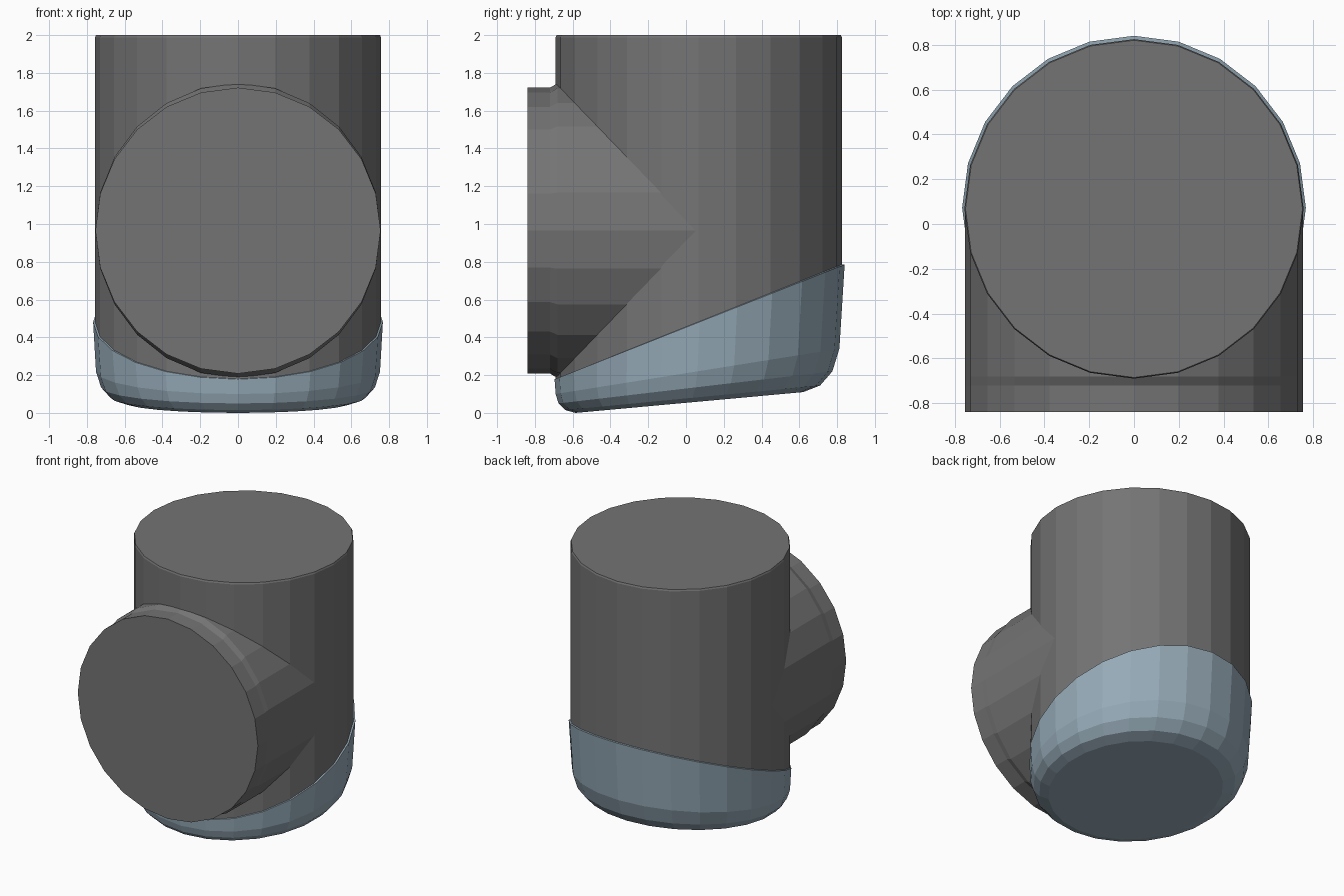
import bpy, bmesh, math
from mathutils import Vector

if "Cube" in bpy.data.objects:
    bpy.data.objects.remove(bpy.data.objects["Cube"])

SEG = 24

def material(name, rgb):
    m = bpy.data.materials.new(name)
    m.diffuse_color = (*rgb, 1)
    m.use_nodes = True
    m.node_tree.nodes["Principled BSDF"].inputs["Base Color"].default_value = m.diffuse_color
    return m

grey = material("dark grey", (0.175, 0.175, 0.175))
blue = material("pale blue grey", (0.30, 0.40, 0.47))

def loft(name, rings, mat, cap_start=True, cap_end=True):
    """Skin a list of rings, each a list of SEG points."""
    bm = bmesh.new()
    vs = [[bm.verts.new(p) for p in r] for r in rings]
    for a, b in zip(vs, vs[1:]):
        for i in range(SEG):
            j = (i + 1) % SEG
            bm.faces.new((a[i], a[j], b[j], b[i]))
    if cap_start:
        bm.faces.new(vs[0])
    if cap_end:
        bm.faces.new(vs[-1])
    bmesh.ops.recalc_face_normals(bm, faces=bm.faces)
    me = bpy.data.meshes.new(name)
    bm.to_mesh(me)
    bm.free()
    me.materials.append(mat)
    ob = bpy.data.objects.new(name, me)
    bpy.context.collection.objects.link(ob)
    return ob

def circle():
    for i in range(SEG):
        a = 2 * math.pi * i / SEG
        yield math.cos(a), math.sin(a)

def upright(y0, y1, rx, z0, z1):
    """Ring around z, tilted so z runs from z0 at the front to z1 at the back."""
    return [(rx * c, (y0 + y1) / 2 + (y1 - y0) / 2 * s,
             (z0 + z1) / 2 + (z1 - z0) / 2 * s) for c, s in circle()]

def facing(y, rx, rz):
    """Ring around y, for the front branch."""
    return [(rx * c, y, 0.965 + rz * s) for c, s in circle()]

# upright pipe with a tiny chamfer at the top
body = loft("pipe_body", [
    upright(-0.69, 0.825, 0.757, 0.08, 0.08),
    upright(-0.69, 0.825, 0.757, 1.988, 1.988),
    upright(-0.685, 0.82, 0.752, 2, 2)], grey)

# front branch, slightly flared where it meets the upright pipe
branch = loft("front_branch", [
    facing(-0.84, 0.755, 0.757),
    facing(-0.72, 0.755, 0.757),
    facing(-0.68, 0.755, 0.78),
    facing(0.06, 0.755, 0.78)], grey)

# join the two pipes
mod = body.modifiers.new("join", 'BOOLEAN')
mod.operation = 'UNION'
mod.solver = 'EXACT'
mod.object = branch
dg = bpy.context.evaluated_depsgraph_get()
bm = bmesh.new()
bm.from_mesh(body.evaluated_get(dg).to_mesh())
body.modifiers.clear()
bpy.data.objects.remove(branch)

# slanted cut where the cup begins
slope = Vector((0, -(0.785 - 0.18), 0.825 + 0.69)).normalized()
bmesh.ops.bisect_plane(bm, geom=bm.verts[:] + bm.edges[:] + bm.faces[:],
                       plane_co=(0, -0.69, 0.175), plane_no=slope, clear_inner=True)
bm.to_mesh(body.data)
bm.free()

# rounded cup with a slanted rim and a thin lip
loft("bottom_cup", [
    upright(-0.690, 0.825, 0.757, 0.180, 0.785),
    upright(-0.696, 0.840, 0.767, 0.178, 0.785),
    upright(-0.690, 0.812, 0.752, 0.100, 0.340),
    upright(-0.675, 0.775, 0.725, 0.050, 0.220),
    upright(-0.640, 0.710, 0.675, 0.015, 0.145),
    upright(-0.585, 0.620, 0.600, 0.000, 0.110)], blue, cap_start=False)
